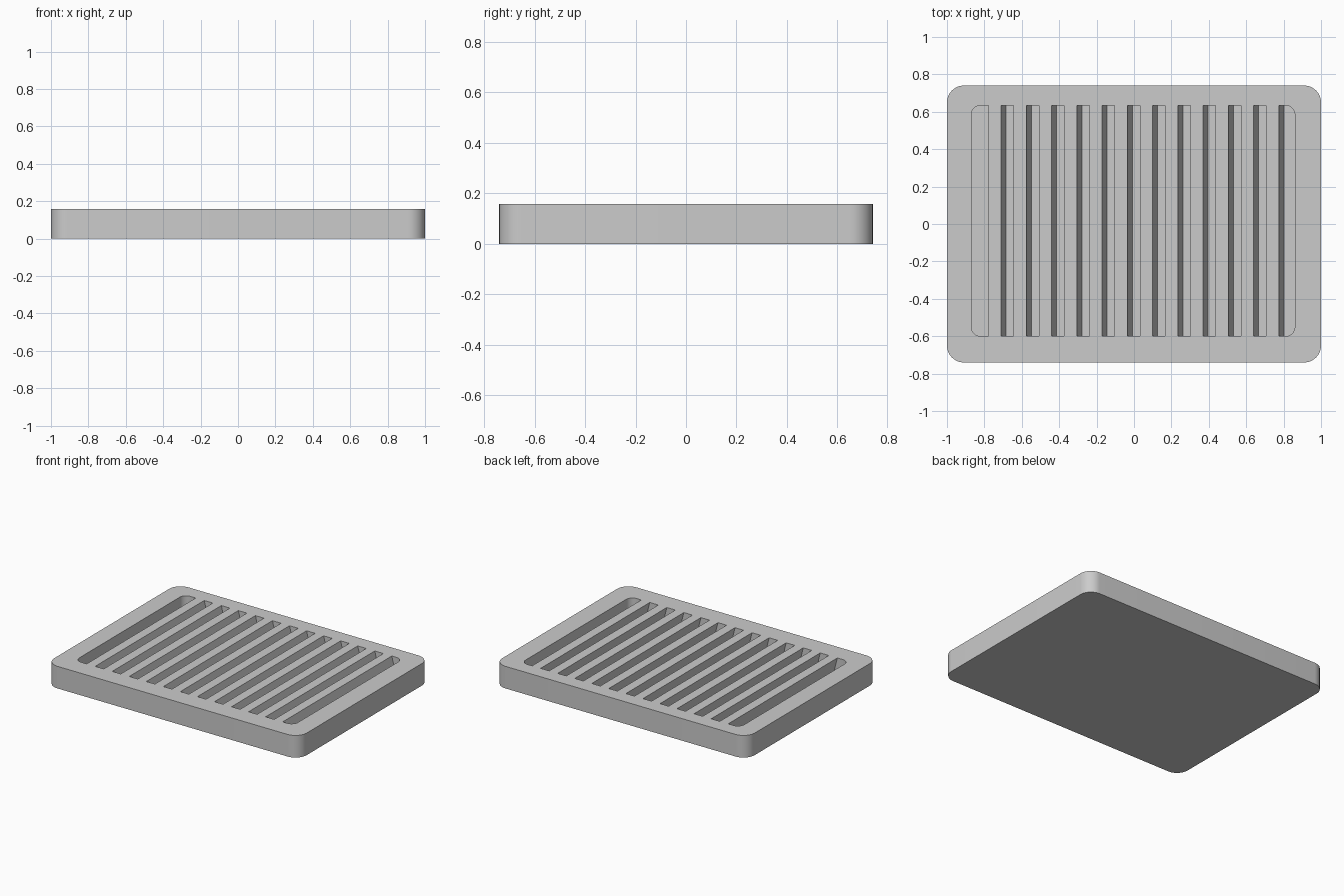
import bpy
import bmesh
import math

cube = bpy.data.objects.get("Cube")
if cube:
    bpy.data.objects.remove(cube, do_unlink=True)

HEIGHT = 0.158
FLOOR = 0.05
SLATS = 12
PITCH = 0.135
SLAT_WIDTH = 0.067
LEAN = 0.25           # sideways shift per unit of drop
FIRST_SLAT = -0.778   # left top edge of the first slat

grey = bpy.data.materials.new("light grey")
grey.use_nodes = True
colour = (0.6, 0.6, 0.6, 1)
grey.diffuse_color = colour
grey.node_tree.nodes["Principled BSDF"].inputs["Base Color"].default_value = colour


def make_object(name, bm):
    bmesh.ops.recalc_face_normals(bm, faces=bm.faces)
    mesh = bpy.data.meshes.new(name)
    bm.to_mesh(mesh)
    bm.free()
    mesh.materials.append(grey)
    obj = bpy.data.objects.new(name, mesh)
    bpy.context.collection.objects.link(obj)
    return obj


def extrude_outline(bm, points, offset):
    face = bm.faces.new([bm.verts.new(p) for p in points])
    extruded = bmesh.ops.extrude_face_region(bm, geom=[face])["geom"]
    verts = [v for v in extruded if isinstance(v, bmesh.types.BMVert)]
    bmesh.ops.translate(bm, verts=verts, vec=offset)


def rounded_block(name, x0, x1, y0, y1, z0, z1, radius, steps=12):
    corners = [(x1 - radius, y1 - radius), (x0 + radius, y1 - radius),
               (x0 + radius, y0 + radius), (x1 - radius, y0 + radius)]
    points = []
    for quarter, (cx, cy) in enumerate(corners):
        for i in range(steps + 1):
            a = (quarter + i / steps) * math.pi / 2
            points.append((cx + radius * math.cos(a), cy + radius * math.sin(a), z0))
    bm = bmesh.new()
    extrude_outline(bm, points, (0, 0, z1 - z0))
    return make_object(name, bm)


def subtract(target, cutter):
    mod = target.modifiers.new("cut", 'BOOLEAN')
    mod.operation = 'DIFFERENCE'
    mod.solver = 'EXACT'
    mod.object = cutter
    bpy.context.view_layer.objects.active = target
    bpy.ops.object.modifier_apply(modifier=mod.name)
    bpy.data.objects.remove(cutter, do_unlink=True)


# Solid tray body
tray = rounded_block("slatted_tray", -1, 1, -0.74, 0.74, 0, HEIGHT, 0.09)

# Recess volume, reaching above the rim
recess = rounded_block("recess_cutter", -0.87, 0.86, -0.6, 0.634, FLOOR, 0.25, 0.05)

# Leaning slats that stay standing inside the recess
bm = bmesh.new()
for i in range(SLATS):
    left = FIRST_SLAT + i * PITCH
    profile = []
    for z, side in ((0, 0), (0, 1), (0.3, 1), (0.3, 0)):
        x = left + side * SLAT_WIDTH + (HEIGHT - z) * LEAN
        profile.append((x, -0.8, z))
    extrude_outline(bm, profile, (0, 1.6, 0))
slats = make_object("slat_cutter", bm)

# Cut the slots between the slats
subtract(recess, slats)
subtract(tray, recess)

# Smooth the rounded corners, keep edges sharp
bpy.ops.object.select_all(action='DESELECT')
tray.select_set(True)
bpy.context.view_layer.objects.active = tray
bpy.ops.object.shade_smooth_by_angle(angle=math.radians(30))
